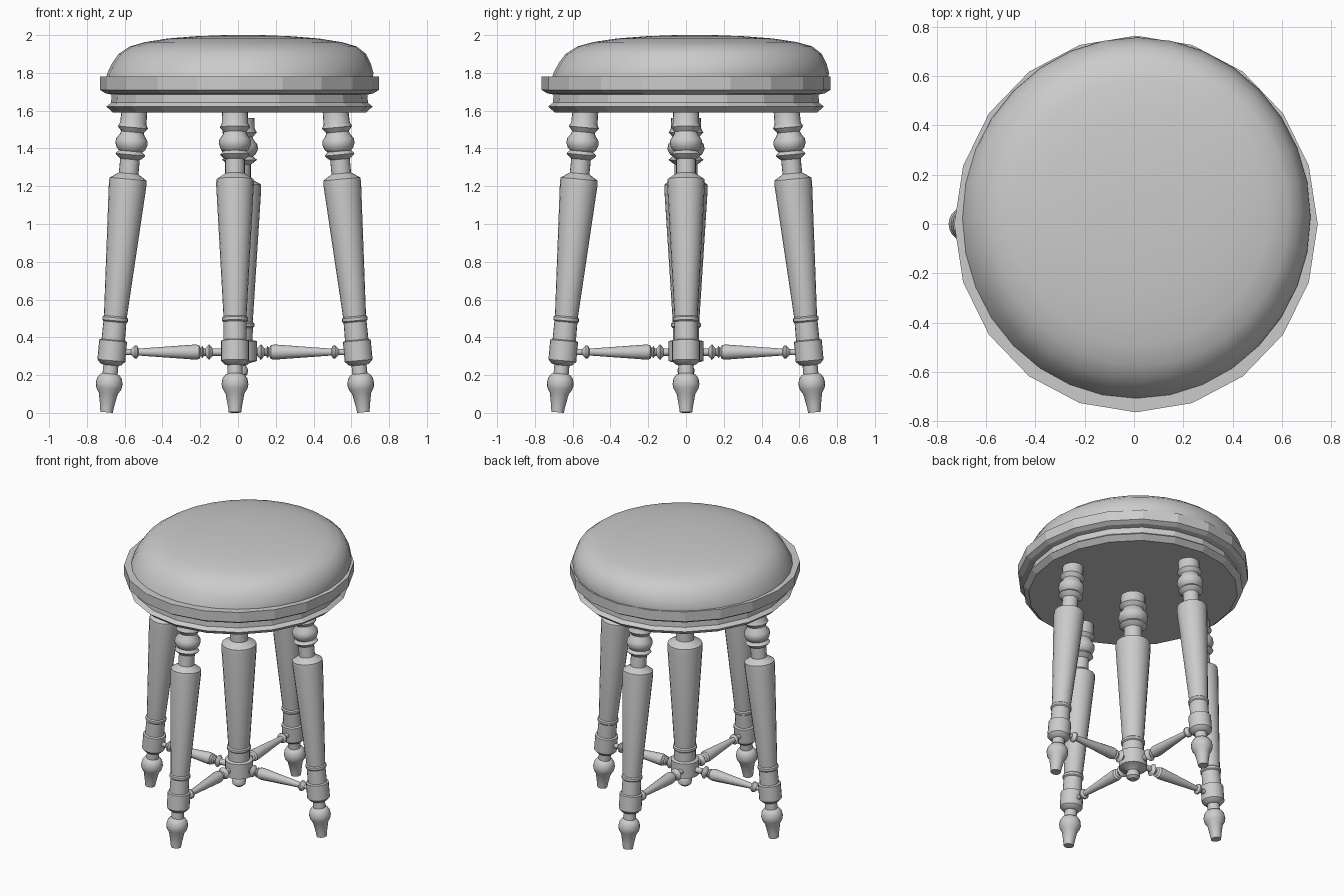
import bpy, bmesh, math
from mathutils import Matrix, Vector

if "Cube" in bpy.data.objects:
    bpy.data.objects.remove(bpy.data.objects["Cube"], do_unlink=True)

GREY = (0.6, 0.6, 0.6, 1)
mat = bpy.data.materials.new("soft grey")
mat.use_nodes = True
mat.diffuse_color = GREY
mat.node_tree.nodes["Principled BSDF"].inputs["Base Color"].default_value = GREY


def lathe(name, profile, sides, matrix=Matrix(), smooth=35, aspect=1.0, lean=None):
    """Turn a (radius, height) profile around z; lean shifts each ring sideways."""
    bm = bmesh.new()
    rings = []
    for i, (r, z) in enumerate(profile):
        dx, dy = lean[i] if lean else (0, 0)
        rings.append([bm.verts.new((r * math.cos(k * math.tau / sides) + dx,
                                    aspect * r * math.sin(k * math.tau / sides) + dy, z))
                      for k in range(sides)])
    for low, high in zip(rings, rings[1:]):
        for k in range(sides):
            n = (k + 1) % sides
            bm.faces.new((low[k], low[n], high[n], high[k]))
    bm.faces.new(rings[0][::-1])
    bm.faces.new(rings[-1])
    mesh = bpy.data.meshes.new(name)
    bm.to_mesh(mesh)
    bm.free()
    mesh.materials.append(mat)
    obj = bpy.data.objects.new(name, mesh)
    bpy.context.collection.objects.link(obj)
    obj.matrix_world = matrix
    if smooth:
        bpy.ops.object.select_all(action="DESELECT")
        obj.select_set(True)
        bpy.context.view_layer.objects.active = obj
        bpy.ops.object.shade_smooth_by_angle(angle=math.radians(smooth))
    return obj


# Seat: faceted moulded rim and a domed cushion
seat_x = 0.008
rim = [(0.67, 1.59), (0.705, 1.622), (0.68, 1.642), (0.677, 1.685),
       (0.71, 1.692), (0.738, 1.71), (0.738, 1.78)]
lathe("seat_rim", rim, 20, Matrix.Translation((seat_x, 0, 0)), smooth=0, aspect=1.036)

cushion = [(0.706, 1.775), (0.704, 1.80), (0.685, 1.85), (0.655, 1.90), (0.6, 1.94),
           (0.52, 1.963), (0.4, 1.982), (0.25, 1.994), (0.1, 2.0)]
cushion_lean = [(seat_x + 0.02 * min(1, i / 4), 0.022 + 0.025 * min(1, i / 4))
                for i in range(len(cushion))]
lathe("cushion", cushion, 32, smooth=60, aspect=1.036, lean=cushion_lean)

# Turned profiles, listed from the bottom up
foot = [(0.033, 0), (0.037, 0.03), (0.05, 0.10), (0.066, 0.125), (0.071, 0.15),
        (0.066, 0.18), (0.052, 0.20), (0.04, 0.205), (0.04, 0.25),
        (0.055, 0.255), (0.074, 0.275), (0.074, 0.38), (0.062, 0.385)]
shaft = [(0.061, 0.48), (0.068, 0.487), (0.068, 0.503), (0.061, 0.51),
         (0.1, 1.215), (0.098, 1.24), (0.075, 1.255), (0.052, 1.27), (0.052, 1.345),
         (0.065, 1.355), (0.08, 1.37), (0.062, 1.388), (0.075, 1.40), (0.085, 1.425),
         (0.083, 1.45), (0.065, 1.475), (0.06, 1.49), (0.08, 1.515), (0.07, 1.535),
         (0.068, 1.61)]
finial = [(0.025, 0.19), (0.043, 0.205), (0.045, 0.23), (0.035, 0.25),
          (0.05, 0.262), (0.092, 0.275), (0.092, 0.38), (0.07, 0.385)]
spoke = [(0.02, 0.07), (0.02, 0.118), (0.042, 0.137), (0.02, 0.156), (0.02, 0.165),
         (0.033, 0.173), (0.02, 0.181), (0.037, 0.19), (0.04, 0.21), (0.019, 0.5), (0.019, 0.51),
         (0.035, 0.52), (0.035, 0.53), (0.016, 0.55), (0.016, 0.63)]

# Central post with a hub for the stretchers
post = finial + [(r * 1.15, z - 0.03) for r, z in shaft[:-1]] + [(0.08, 1.56)]
lathe("centre_post", post, 20, Matrix.Translation((seat_x, 0, 0)))

# Four splayed legs, each tied to the post by a turned stretcher
base = Vector((-0.016, 0, 0))
splay = math.atan(0.0926)
for i, side in enumerate(("left", "back", "right", "front")):
    turn = Matrix.Rotation(i * math.pi / 2, 4, "Z")
    foot_at = base + turn @ Vector((0.68, 0, 0.003))
    lathe(side + "_leg", foot + shaft, 20,
          Matrix.Translation(foot_at) @ turn @ Matrix.Rotation(-splay, 4, "Y"))
    lathe(side + "_stretcher", spoke, 14,
          Matrix.Translation(base + Vector((0, 0, 0.322))) @ turn
          @ Matrix.Rotation(math.pi / 2, 4, "Y"))
